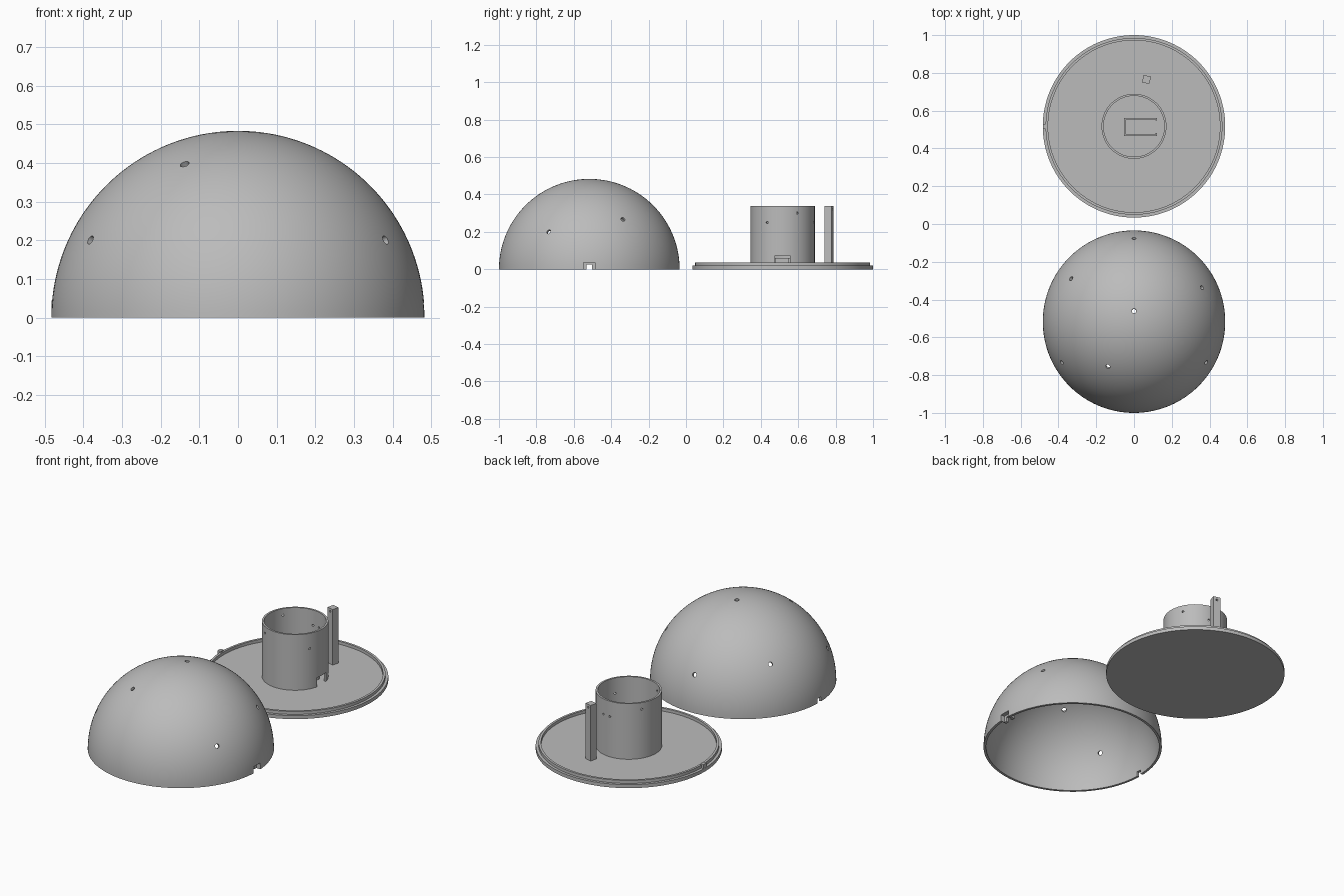
import bpy, bmesh, math
from mathutils import Vector, Matrix

if "Cube" in bpy.data.objects:
    bpy.data.objects.remove(bpy.data.objects["Cube"], do_unlink=True)

grey = bpy.data.materials.new("plain grey")
grey.use_nodes = True
COLOUR = (0.5, 0.5, 0.5, 1)
grey.diffuse_color = COLOUR
grey.node_tree.nodes["Principled BSDF"].inputs["Base Color"].default_value = COLOUR

DOME = Vector((0, -0.517, 0))
BASE = Vector((0, 0.517, 0))
R = 0.483


def make(name, bm, location=(0, 0, 0)):
    bmesh.ops.recalc_face_normals(bm, faces=bm.faces[:])
    mesh = bpy.data.meshes.new(name)
    bm.to_mesh(mesh)
    bm.free()
    mesh.materials.append(grey)
    obj = bpy.data.objects.new(name, mesh)
    obj.location = location
    bpy.context.collection.objects.link(obj)
    return obj


def lathe(name, profile, location, steps=128):
    """Spin a closed (radius, height) outline about the vertical axis."""
    bm = bmesh.new()
    verts = [bm.verts.new((r, 0, z)) for r, z in profile]
    edges = [bm.edges.new((a, b)) for a, b in zip(verts, verts[1:] + verts[:1])
             if a.co.x > 1e-6 or b.co.x > 1e-6]
    bmesh.ops.spin(bm, geom=verts + edges, cent=(0, 0, 0), axis=(0, 0, 1),
                   angle=math.tau, steps=steps, use_duplicate=False)
    bmesh.ops.remove_doubles(bm, verts=bm.verts[:], dist=1e-5)
    return make(name, bm, location)


def box(name, low, high, location=(0, 0, 0)):
    bm = bmesh.new()
    low, high = Vector(low), Vector(high)
    bmesh.ops.create_cube(bm, size=1)
    bmesh.ops.scale(bm, vec=high - low, verts=bm.verts[:])
    bmesh.ops.translate(bm, vec=(low + high) / 2, verts=bm.verts[:])
    return make(name, bm, location)


def drill(point, direction, radius, length):
    bm = bmesh.new()
    turn = Vector(direction).to_track_quat("Z", "Y").to_matrix().to_4x4()
    bmesh.ops.create_cone(bm, cap_ends=True, segments=20, radius1=radius, radius2=radius,
                          depth=length, matrix=Matrix.Translation(point) @ turn)
    return make("drill", bm)


def combine(obj, tool, operation="DIFFERENCE"):
    """Apply a boolean and discard its tool object."""
    mod = obj.modifiers.new("boolean", "BOOLEAN")
    mod.operation, mod.solver, mod.object = operation, "EXACT", tool
    bpy.context.view_layer.update()
    result = bpy.data.meshes.new_from_object(
        obj.evaluated_get(bpy.context.evaluated_depsgraph_get()))
    obj.modifiers.clear()
    obj.data = result
    bpy.data.objects.remove(tool, do_unlink=True)


def smooth(obj):
    bpy.ops.object.select_all(action="DESELECT")
    obj.select_set(True)
    bpy.context.view_layer.objects.active = obj
    bpy.ops.object.shade_smooth_by_angle(angle=math.radians(30))


# Hollow dome
N = 40
arc = [(math.cos(i * math.pi / 2 / N), math.sin(i * math.pi / 2 / N)) for i in range(N)] + [(0, 1)]
inner = R - 0.014
dome = lathe("dome_shell", [(R * c, R * s) for c, s in arc]
             + [(inner * c, inner * s) for c, s in reversed(arc)], DOME)

# Socket on the right rim: inner boss, outer recess, and a through slot on both sides
combine(dome, box("boss", (0.44, -0.036, 0), (0.475, 0.036, 0.042), DOME), "UNION")
combine(dome, box("recess", (0.456, -0.031, -0.1), (0.6, 0.031, 0.037), DOME))
combine(dome, box("slot", (-0.6, -0.015, -0.1), (0.6, 0.015, 0.026), DOME))

# Holes scattered over the dome, bored radially
for x, y in [(-0.138, -0.238), (0, 0.057), (0.36, 0.18), (-0.333, 0.228),
             (0, 0.441), (0.382, -0.217), (-0.382, -0.217)]:
    out = Vector((x, y, math.sqrt(R * R - x * x - y * y)))
    combine(dome, drill(DOME + out, out, 0.012, 0.08))
smooth(dome)

# Base disc with a raised locating lip
FLOOR = 0.02
base = lathe("base_plate", [(0, 0), (R, 0), (R, FLOOR), (0.468, FLOOR), (0.468, 0.037),
                            (0.455, 0.037), (0.455, FLOOR), (0, FLOOR)], BASE)
smooth(base)
box("locating_tab", (-0.482, -0.013, FLOOR - 0.002), (-0.462, 0.013, 0.044), BASE)

# Central tube with a cable opening and small holes
TOP, TUBE = 0.338, 0.172
tube = lathe("center_tube", [(TUBE, FLOOR), (TUBE, TOP), (0.161, TOP), (0.161, FLOOR)], BASE, 96)
combine(tube, box("opening", (0.1, -0.041, -0.1), (0.3, 0.039, 0.073), BASE))
for degrees, z in [(-29, 0.25), (75, 0.25), (90, 0.25), (27, 0.3), (148, 0.3), (-121, 0.3)]:
    a = math.radians(degrees)
    out = Vector((math.cos(a), math.sin(a), 0))
    combine(tube, drill(BASE + out * TUBE + Vector((0, 0, z)), out, 0.006, 0.06))
smooth(tube)

# U-shaped holder inside the tube, with hooked ends
box("holder_back", (-0.052, -0.05, FLOOR), (-0.043, 0.045, 0.06), BASE)
for side, name in [(-1, "front"), (1, "rear")]:
    y = -0.0025 + side * 0.0475
    box("holder_wall_" + name, (-0.052, min(y, y - side * 0.008), FLOOR),
        (0.122, max(y, y - side * 0.008), 0.06), BASE)
    box("holder_hook_" + name, (0.114, min(y, y - side * 0.014), FLOOR),
        (0.122, max(y, y - side * 0.014), 0.06), BASE)

# Square post facing the tube, with a pin hole near its top
post = box("square_post", (-0.02, -0.02, FLOOR), (0.02, 0.02, TOP), (0.066, 0.765, 0))
post.rotation_euler.z = math.radians(-15)
aim = Vector((math.cos(math.radians(75)), math.sin(math.radians(75)), 0))
combine(post, drill(Vector((0.066, 0.765, 0.32)), aim, 0.006, 0.1))
